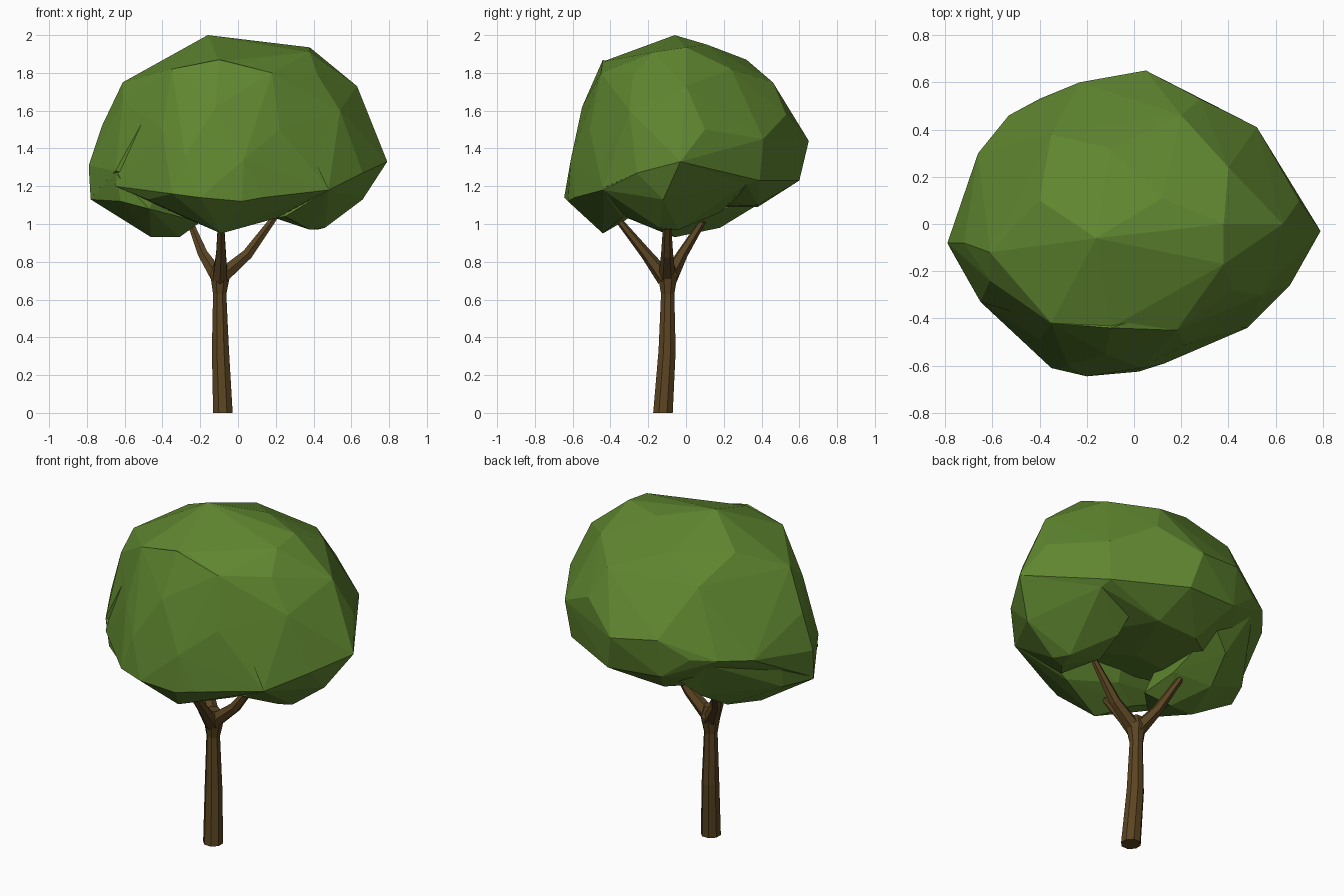
import bpy, bmesh, math
from mathutils import Vector


def material(name, rgb):
    m = bpy.data.materials.new(name)
    m.diffuse_color = (*rgb, 1)
    return m


GREEN = material("leaf green", (0.115, 0.240, 0.029))
BROWN = material("bark brown", (0.105, 0.059, 0.016))


def add_object(name, bm, mat):
    bmesh.ops.recalc_face_normals(bm, faces=bm.faces)
    mesh = bpy.data.meshes.new(name)
    bm.to_mesh(mesh)
    bm.free()
    mesh.materials.append(mat)
    ob = bpy.data.objects.new(name, mesh)
    bpy.context.collection.objects.link(ob)
    return ob


def clump(name, points):
    """Faceted leaf clump: convex hull around its corner points."""
    bm = bmesh.new()
    for p in points:
        bm.verts.new(p)
    bmesh.ops.convex_hull(bm, input=bm.verts[:])
    loose = [v for v in bm.verts if not v.link_faces]
    bmesh.ops.delete(bm, geom=loose, context='VERTS')
    return add_object(name, bm, GREEN)


def limb(name, path, sides):
    """Tapered tube along (x, y, z, radius) stations."""
    bm = bmesh.new()
    pts = [Vector(p[:3]) for p in path]
    rings = []
    for i, p in enumerate(pts):
        d = (pts[min(i + 1, len(pts) - 1)] - pts[max(i - 1, 0)]).normalized()
        if i == 0 and p.z == 0:
            d = Vector((0, 0, 1))
        u = Vector((0, 1, 0)).cross(d).normalized()
        v = d.cross(u)
        ring = []
        for k in range(sides):
            a = 2 * math.pi * (k + 0.5) / sides
            ring.append(bm.verts.new(p + path[i][3] * (u * math.cos(a) + v * math.sin(a))))
        rings.append(ring)
    for a, b in zip(rings, rings[1:]):
        for k in range(sides):
            n = (k + 1) % sides
            bm.faces.new((a[k], a[n], b[n], b[k]))
    bm.faces.new(rings[0])
    bm.faces.new(rings[-1])
    return add_object(name, bm, BROWN)


# Trunk, leaning slightly and flaring at the fork
limb("trunk", [(-0.08, -0.122, 0, 0.056), (-0.093, -0.100, 0.33, 0.049),
               (-0.097, -0.097, 0.63, 0.038), (-0.094, -0.097, 0.73, 0.057),
               (-0.094, -0.097, 0.79, 0.035)], 8)

# Three branches rising into the leaves
limb("right_branch", [(-0.09, -0.10, 0.72, 0.045), (0.05, -0.10, 0.84, 0.032),
                      (0.19, -0.10, 1.03, 0.019), (0.23, -0.10, 1.10, 0.014)], 6)
limb("left_branch", [(-0.10, -0.09, 0.71, 0.045), (-0.185, -0.02, 0.84, 0.030),
                     (-0.25, 0.08, 1.00, 0.019), (-0.28, 0.12, 1.08, 0.014)], 6)
limb("front_branch", [(-0.095, -0.11, 0.71, 0.045), (-0.09, -0.21, 0.84, 0.030),
                      (-0.09, -0.34, 1.00, 0.019), (-0.09, -0.38, 1.06, 0.014)], 6)

# Main crown
clump("crown", [
    # top
    (-0.16, -0.06, 2.00), (0.08, -0.16, 1.94), (0.38, 0.00, 1.935), (0.12, 0.11, 1.95),
    (-0.30, -0.17, 1.88), (-0.40, 0.10, 1.865), (0.38, -0.17, 1.91), (-0.10, 0.32, 1.87),
    # shoulders
    (0.63, 0.00, 1.73), (0.40, 0.24, 1.82), (0.20, 0.46, 1.75), (-0.35, 0.38, 1.75),
    (-0.61, -0.12, 1.75), (-0.35, -0.42, 1.82), (-0.10, -0.44, 1.86), (0.18, -0.45, 1.80),
    (0.42, -0.28, 1.79), (0.54, -0.30, 1.60), (-0.61, -0.24, 1.65),
    # widest belt
    (0.05, 0.65, 1.44), (0.28, 0.53, 1.58), (0.52, 0.41, 1.45), (0.70, 0.10, 1.50),
    (0.79, -0.03, 1.33), (0.66, -0.26, 1.27), (-0.23, 0.60, 1.48), (-0.40, 0.53, 1.38),
    (-0.53, 0.46, 1.38), (-0.66, 0.30, 1.36), (-0.72, -0.08, 1.52), (-0.79, -0.08, 1.31),
    (-0.65, -0.33, 1.28), (-0.72, 0.10, 1.28),
    # lower rim and underside
    (0.10, 0.60, 1.23), (0.49, 0.39, 1.23), (-0.23, 0.57, 1.25), (-0.78, -0.10, 1.14),
    (0.48, -0.44, 1.19), (0.50, 0.32, 1.21),
    (0.14, 0.38, 1.10), (-0.12, 0.38, 1.09), (0.00, 0.02, 1.09)])

# Front clump, bulging forward and down
clump("front_clump", [
    (-0.35, -0.42, 1.82), (-0.10, -0.44, 1.87), (0.18, -0.45, 1.80),
    (-0.61, -0.24, 1.65), (0.42, -0.28, 1.78), (0.54, -0.30, 1.60), (0.66, -0.26, 1.27),
    (-0.40, -0.49, 1.50), (-0.12, -0.55, 1.62), (0.22, -0.51, 1.50),
    (-0.28, -0.60, 1.36), (0.03, -0.61, 1.34), (0.48, -0.44, 1.18), (-0.65, -0.33, 1.20),
    (-0.35, -0.61, 1.16), (-0.20, -0.645, 1.14), (0.02, -0.625, 1.12), (0.13, -0.59, 1.14),
    (0.26, -0.50, 1.20), (-0.48, -0.44, 1.13),
    (-0.09, -0.44, 0.95), (0.05, -0.40, 1.01), (0.20, -0.34, 1.03), (-0.25, -0.32, 1.02),
    (-0.10, -0.25, 1.08), (-0.10, -0.20, 1.30)])

# Right clump, hanging under the crown
clump("right_clump", [
    (0.79, -0.03, 1.33), (0.66, -0.12, 1.13), (0.46, -0.14, 0.98), (0.38, -0.16, 0.97),
    (0.42, -0.04, 0.97), (0.20, -0.05, 1.03), (0.25, -0.32, 1.04), (0.48, -0.44, 1.18),
    (0.66, -0.26, 1.27), (0.50, 0.32, 1.21), (0.26, 0.18, 1.06), (0.26, 0.34, 1.20),
    (0.30, 0.00, 1.40)])

# Left clump, hanging under the crown and closing against its left side
clump("left_clump", [
    (-0.78, -0.10, 1.13), (-0.46, -0.06, 0.93), (-0.31, -0.06, 0.93), (-0.40, 0.18, 0.98),
    (-0.35, 0.36, 1.09), (-0.20, 0.10, 1.03), (-0.20, -0.15, 1.01), (-0.62, -0.34, 1.12),
    (-0.47, -0.43, 1.08), (-0.70, 0.08, 1.13), (-0.23, 0.42, 1.18),
    (-0.46, 0.46, 1.34), (-0.71, 0.10, 1.27), (-0.79, -0.08, 1.30), (-0.65, -0.33, 1.27),
    (-0.30, 0.00, 1.40)])
